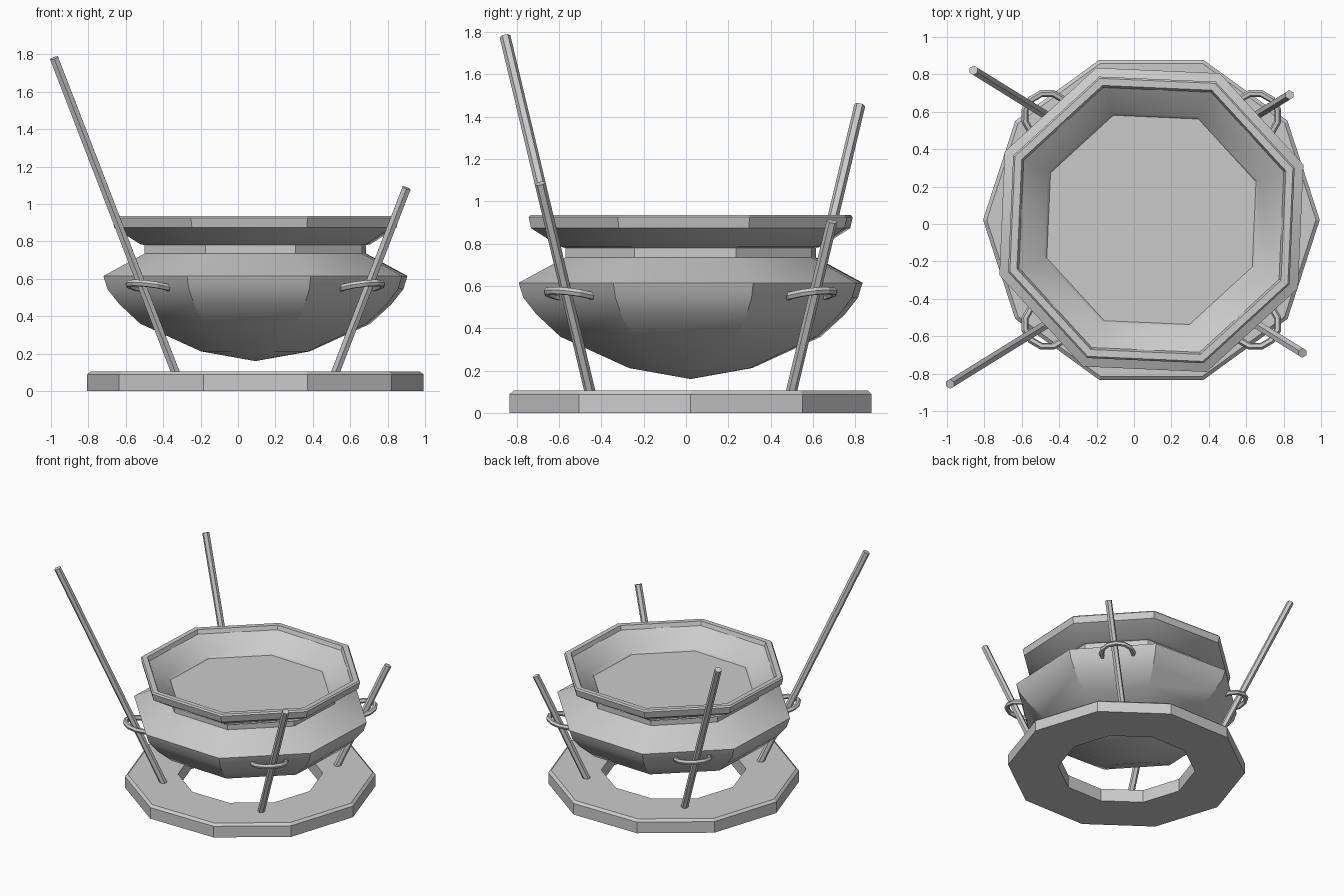
import bpy, bmesh, math
from mathutils import Vector, Matrix

if "Cube" in bpy.data.objects:
    bpy.data.objects.remove(bpy.data.objects["Cube"])

CX, CY = 0.093, 0.022


def finish(name, bm, smooth=False):
    bmesh.ops.recalc_face_normals(bm, faces=bm.faces)
    mesh = bpy.data.meshes.new(name)
    bm.to_mesh(mesh)
    bm.free()
    ob = bpy.data.objects.new(name, mesh)
    bpy.context.collection.objects.link(ob)
    if smooth:
        bpy.ops.object.select_all(action='DESELECT')
        ob.select_set(True)
        bpy.context.view_layer.objects.active = ob
        bpy.ops.object.shade_smooth_by_angle(angle=math.radians(30))
    return ob


def lathe(name, profile, sides, phase=0.0, closed=False, smooth=False):
    """Revolve (radius, z) points around the bowl axis."""
    bm = bmesh.new()
    rings = []
    for r, z in profile:
        if r == 0:
            rings.append([bm.verts.new((CX, CY, z))] * sides)
            continue
        rings.append([bm.verts.new((CX + r * math.cos(phase + math.tau * i / sides),
                                    CY + r * math.sin(phase + math.tau * i / sides), z))
                      for i in range(sides)])
    pairs = list(zip(rings, rings[1:]))
    if closed:
        pairs.append((rings[-1], rings[0]))
    for a, b in pairs:
        for i in range(sides):
            j = (i + 1) % sides
            quad = list(dict.fromkeys([a[i], a[j], b[j], b[i]]))
            bm.faces.new(quad)
    return finish(name, bm, smooth)


# Ten-sided base ring with a bevelled upper edge
lathe("base_ring", [(0.52, 0), (0.90, 0), (0.90, 0.088), (0.88, 0.105), (0.52, 0.105)],
      10, closed=True)

# Eight-sided bowl: belly, shoulder, neck, flared rim and shallow inside
lathe("bowl", [(0, 0.16), (0.31, 0.212), (0.655, 0.36), (0.775, 0.465), (0.842, 0.545),
               (0.865, 0.615), (0.63, 0.735), (0.63, 0.78), (0.655, 0.785),
               (0.803, 0.873), (0.815, 0.925), (0.805, 0.936), (0.765, 0.936),
               (0.753, 0.905), (0.61, 0.795), (0.595, 0.775), (0, 0.775)],
      8, phase=math.radians(20), smooth=True)

# Leaning rods of different lengths, each through a loop on the belly
rods = {"front_left": (-1, -1, 1.78), "front_right": (1, -1, 1.085),
        "back_left": (-1, 1, 1.455), "back_right": (1, 1, 0.905)}
for side, (sx, sy, top) in rods.items():
    def on_rod(z):
        return Vector((CX + sx * (0.428 + 0.386 * (z - 0.1)),
                       CY + sy * (0.476 + 0.239 * (z - 0.1)), z))
    a, b = on_rod(0.06), on_rod(top)
    axis = b - a
    bm = bmesh.new()
    mat = Matrix.Translation((a + b) / 2) @ axis.to_track_quat('Z', 'Y').to_matrix().to_4x4()
    bmesh.ops.create_cone(bm, cap_ends=True, segments=6, radius1=0.026, radius2=0.026,
                          depth=axis.length, matrix=mat)
    finish(side + "_rod", bm)

    ang = math.atan2(sy, sx)
    bpy.ops.mesh.primitive_torus_add(
        major_segments=12, minor_segments=6, major_radius=0.122, minor_radius=0.019,
        location=(CX + 0.79 * math.cos(ang), CY + 0.79 * math.sin(ang), 0.555),
        rotation=(0, math.radians(-11), ang))
    bpy.context.object.name = side + "_loop"
